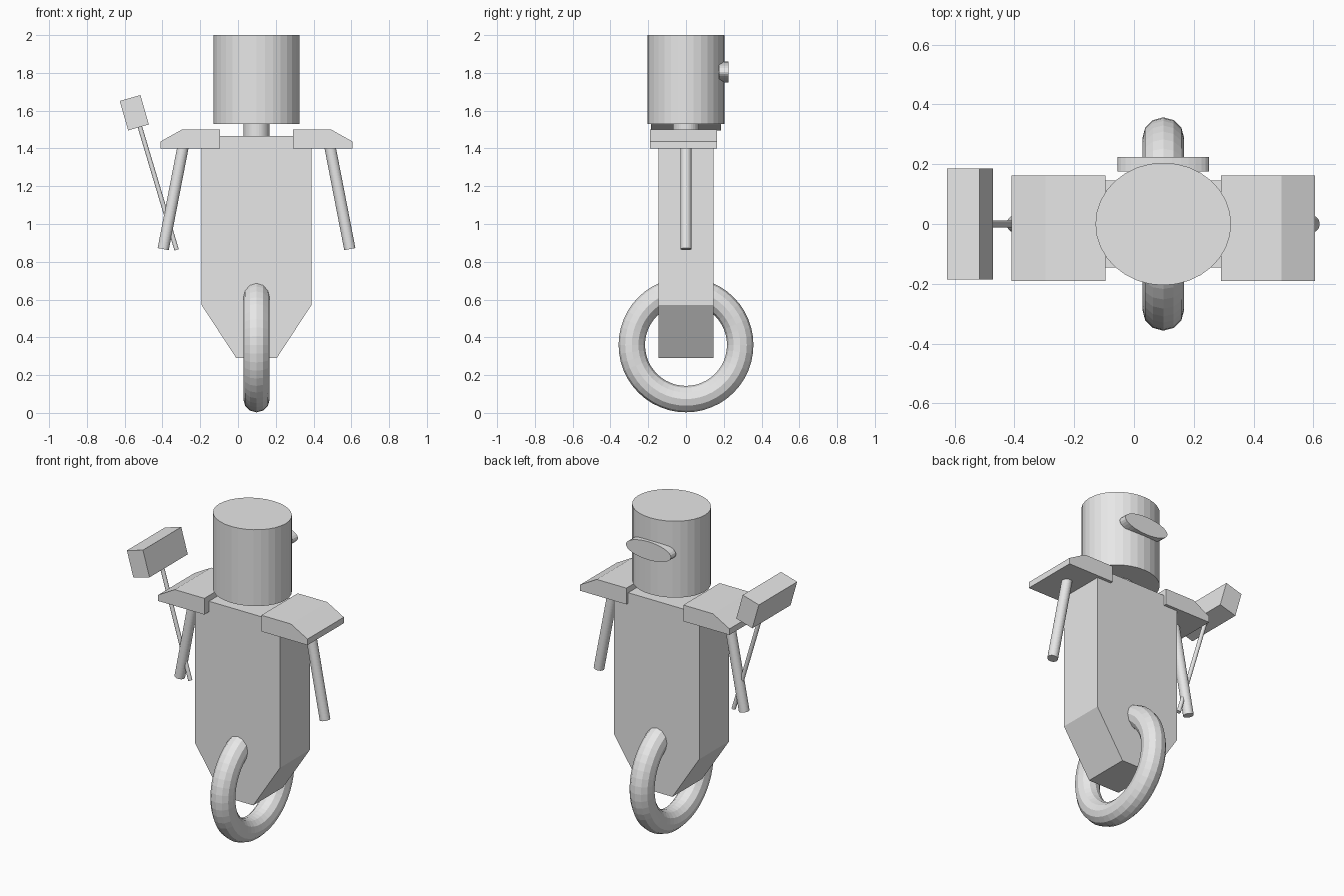
import bpy
import bmesh
from math import radians
from mathutils import Vector, Matrix

cube = bpy.data.objects.get("Cube")
if cube:
    bpy.data.objects.remove(cube, do_unlink=True)

CX = 0.098  # centre line of the robot

grey = bpy.data.materials.new("light_grey")
grey.use_nodes = True
colour = (0.8, 0.8, 0.8, 1)
grey.diffuse_color = colour
grey.node_tree.nodes["Principled BSDF"].inputs["Base Color"].default_value = colour


def finish(name, bm):
    bmesh.ops.recalc_face_normals(bm, faces=bm.faces[:])
    mesh = bpy.data.meshes.new(name)
    bm.to_mesh(mesh)
    bm.free()
    mesh.materials.append(grey)
    obj = bpy.data.objects.new(name, mesh)
    bpy.context.collection.objects.link(obj)
    return obj


def prism(name, profile, y0, y1):
    """Extrude an (x, z) outline along y."""
    bm = bmesh.new()
    face = bm.faces.new([bm.verts.new((x, y0, z)) for x, z in profile])
    new = bmesh.ops.extrude_face_region(bm, geom=[face])["geom"]
    verts = [v for v in new if isinstance(v, bmesh.types.BMVert)]
    bmesh.ops.translate(bm, verts=verts, vec=(0, y1 - y0, 0))
    return finish(name, bm)


def rod(name, a, b, rx, ry=None, sides=32):
    """Cylinder from a to b, optionally with an elliptical section."""
    a, b = Vector(a), Vector(b)
    d = b - a
    turn = d.to_track_quat("Z", "Y").to_matrix().to_4x4()
    size = Matrix.Diagonal((rx, ry or rx, d.length, 1))
    bm = bmesh.new()
    bmesh.ops.create_cone(bm, cap_ends=True, segments=sides, radius1=1, radius2=1,
                          depth=1, matrix=Matrix.Translation((a + b) / 2) @ turn @ size)
    return finish(name, bm)


# Body with a tapered lower end
half = [(0.29, 1.465), (0.29, 0.57), (0.107, 0.29)]
outline = [(CX + x, z) for x, z in half] + [(CX - x, z) for x, z in reversed(half)]
prism("body", outline, -0.145, 0.145)

# Neck, head and visor
rod("neck", (CX, 0, 1.44), (CX, 0, 1.55), 0.068)
rod("head", (CX, 0, 1.53), (CX, 0, 2.0), 0.227, 0.205)
visor = rod("visor", (0, 0, -0.025), (0, 0, 0.025), 0.153, 0.056)
visor.rotation_euler.x = radians(90)
visor.location = (CX, 0.2, 1.805)

# Shoulder pads and arms
pad = [(0.194, 1.4), (0.194, 1.5), (0.395, 1.5), (0.508, 1.437), (0.508, 1.4)]
for side, s in (("left", 1), ("right", -1)):
    prism(side + "_shoulder_pad", [(CX + s * x, z) for x, z in pad], -0.19, 0.163)
    rod(side + "_arm", (CX + s * 0.383, 0, 1.44), (CX + s * 0.494, 0, 0.867), 0.03)

# Wheel
bpy.ops.mesh.primitive_torus_add(major_segments=48, minor_segments=12,
                                 major_radius=0.287, minor_radius=0.07,
                                 location=(CX, 0, 0.36), rotation=(0, radians(90), 0))
wheel = bpy.context.object
wheel.name = "wheel"
wheel.data.materials.append(grey)

# Hammer held beside the right arm
rod("hammer_handle", (-0.325, 0, 0.863), (-0.53, 0, 1.55), 0.012)
bm = bmesh.new()
bmesh.ops.create_cube(bm, size=1, matrix=Matrix.Translation((-0.549, 0, 1.589))
                      @ Matrix.Rotation(radians(-16), 4, "Y")
                      @ Matrix.Diagonal((0.114, 0.372, 0.162, 1)))
finish("hammer_head", bm)
